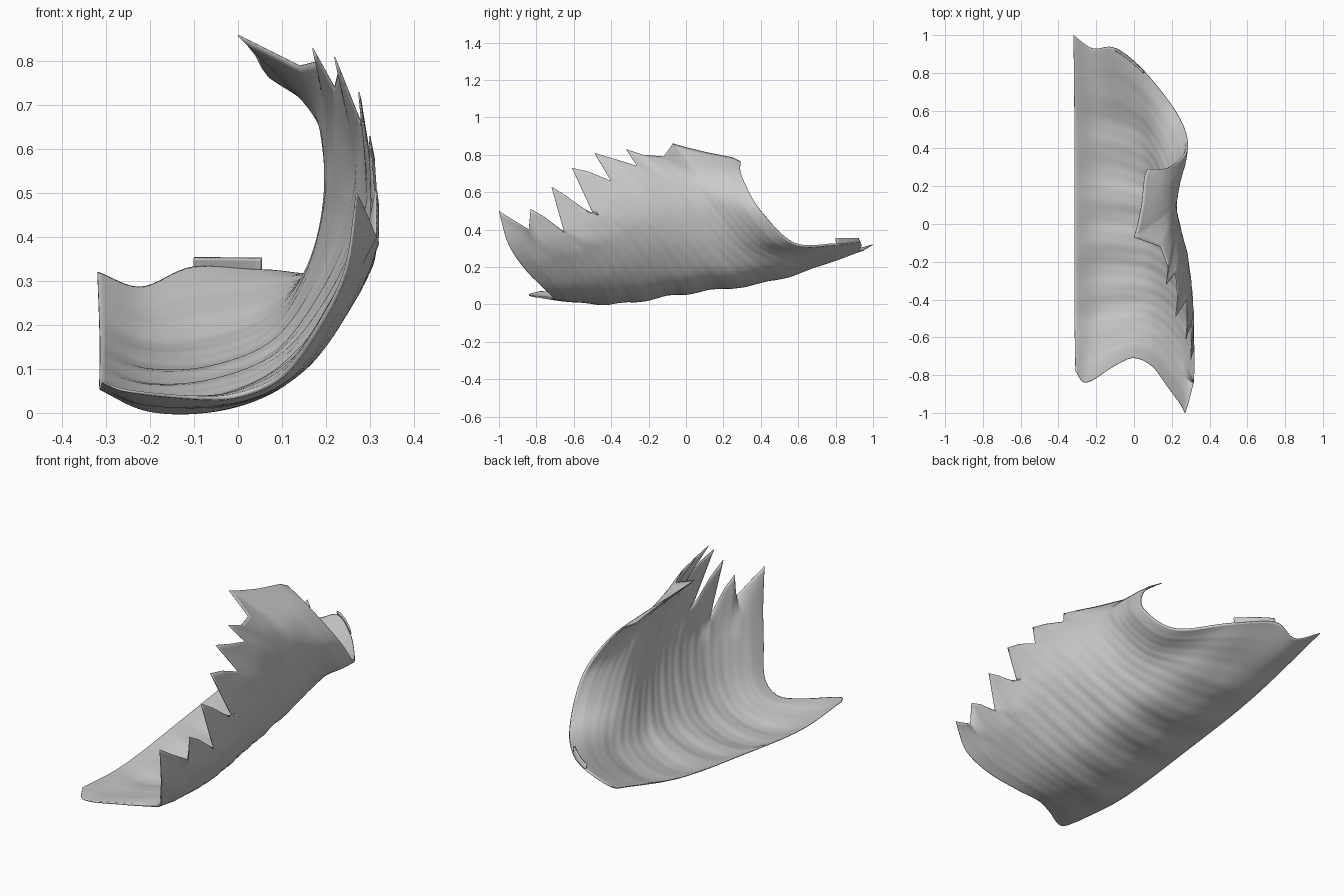
import bpy, math
from mathutils import Vector

if "Cube" in bpy.data.objects:
    bpy.data.objects.remove(bpy.data.objects["Cube"])

NU, NV = 200, 56

# Fibre paths, from the flat inner edge to the root of the fingers
STATIONS = [
    [(-.31, -.78, .07), (-.25, -.84, .05), (-.1, -.75, .035), (0, -.71, .04),
     (.1, -.755, .085), (.18, -.86, .19), (.245, -.95, .325)],
    [(-.315, -.45, .055), (-.2, -.42, .012), (-.06, -.4, .016), (.07, -.4, .06),
     (.175, -.44, .145), (.26, -.52, .275), (.305, -.6, .37)],
    [(-.315, 0, .105), (-.2, 0, .068), (-.05, 0, .075), (.1, -.02, .135),
     (.205, -.1, .27), (.27, -.2, .42), (.288, -.32, .56)],
    [(-.315, .5, .18), (-.2, .48, .138), (-.06, .46, .145), (.08, .4, .2),
     (.172, .25, .33), (.21, .12, .5), (.195, 0, .66)],
    [(-.32, 1, .32), (-.22, .93, .285), (-.1, .93, .33), (.06, .8, .322),
     (.23, .58, .325), (.28, .4, .5), (.185, .3, .68)],
]
# Toothed outer edge: position along sheet, then point
EDGE = [(0, .27, -1, .5), (.05, .29, -.94, .46), (.1, .315, -.84, .4),
        (.14, .315, -.83, .51), (.19, .32, -.76, .47), (.24, .32, -.65, .385),
        (.28, .3, -.72, .63), (.33, .31, -.64, .58), (.39, .315, -.49, .47),
        (.42, .275, -.61, .73), (.46, .28, -.52, .71), (.52, .28, -.4, .66),
        (.55, .22, -.49, .81), (.59, .23, -.39, .78), (.65, .22, -.26, .74),
        (.68, .17, -.32, .83), (.72, .18, -.23, .8), (.77, .14, -.12, .79),
        (.81, 0, -.07, .86), (.84, .02, 0, .84), (.9, .04, .1, .815),
        (.97, .055, .25, .785), (1, .07, .29, .765)]


def spline(pts, t):
    """Catmull-Rom through evenly spaced points, t in 0..1."""
    n = len(pts) - 1
    i = min(int(t * n), n - 1)
    f = t * n - i
    b, c = pts[i], pts[i + 1]
    a = pts[i - 1] if i else 2 * b - c
    d = pts[i + 2] if i + 2 <= n else 2 * c - b
    return .5 * (2 * b + (c - a) * f + (2 * a - 5 * b + 4 * c - d) * f * f
                 + (3 * b - a - 3 * c + d) * f ** 3)


def edge_point(u):
    for a, b in zip(EDGE, EDGE[1:]):
        if u <= b[0] + 1e-6:
            return Vector(a[1:]).lerp(Vector(b[1:]), (u - a[0]) / (b[0] - a[0]))
    return Vector(EDGE[-1][1:])


def path(u):
    rows = zip(*STATIONS)
    return [spline([Vector(p) for p in row], u) for row in rows] + [edge_point(u)]


def grid_object(name, verts, nu, nv, thickness):
    faces = [(i * nv + j, (i + 1) * nv + j, (i + 1) * nv + j + 1, i * nv + j + 1)
             for i in range(nu - 1) for j in range(nv - 1)]
    me = bpy.data.meshes.new(name)
    me.from_pydata(verts, [], faces)
    me.polygons.foreach_set("use_smooth", [True] * len(faces))
    ob = bpy.data.objects.new(name, me)
    bpy.context.collection.objects.link(ob)
    mod = ob.modifiers.new("thickness", 'SOLIDIFY')
    mod.thickness = thickness
    mod.offset = 0
    return ob, mod


# Main muscle sheet: fine fibre ridges plus broad swells underneath
verts = []
for i in range(NU + 1):
    u = i / NU
    pts = path(u)
    for j in range(NV + 1):
        v = j / NV
        p = spline(pts, v)
        fade = math.sin(math.pi * v) * math.sin(math.pi * u)
        bump = .001 * math.sin(u * 150 + 9 * v) + .0012 * math.sin(u * 67 - 6 * v)
        bump += .018 * math.sin(u * 44 + 4.3) * max(0, 1 - 2 * v)
        out = Vector((math.sin(v * 2.2), 0, -math.cos(v * 2.2)))
        verts.append(p + out * bump * fade)
sheet, solid = grid_object("muscle_sheet", verts, NU + 1, NV + 1, .03)

# Thin at the inner edge and the finger tips, fuller in between
group = sheet.vertex_groups.new(name="fullness")
for k in range(len(verts)):
    u, v = k // (NV + 1) / NU, (k % (NV + 1)) / NV
    rim = min(1, .3 + 12 * min(u, 1 - u))
    group.add([k], .1 + .9 * rim * min(1, v * 2.2, (1 - v) * 4), 'REPLACE')
solid.vertex_group = group.name

# Small raised lip on the back rim
back = path(1)
lip = []
for i in range(17):
    p = spline(back, (2 + i / 16 * .95) / 7)
    for j in range(5):
        lip.append(Vector((p.x, p.y - .01 * j / 4, p.z + (.353 - p.z) * j / 4)))
grid_object("rim_lip", lip, 17, 5, .008)
